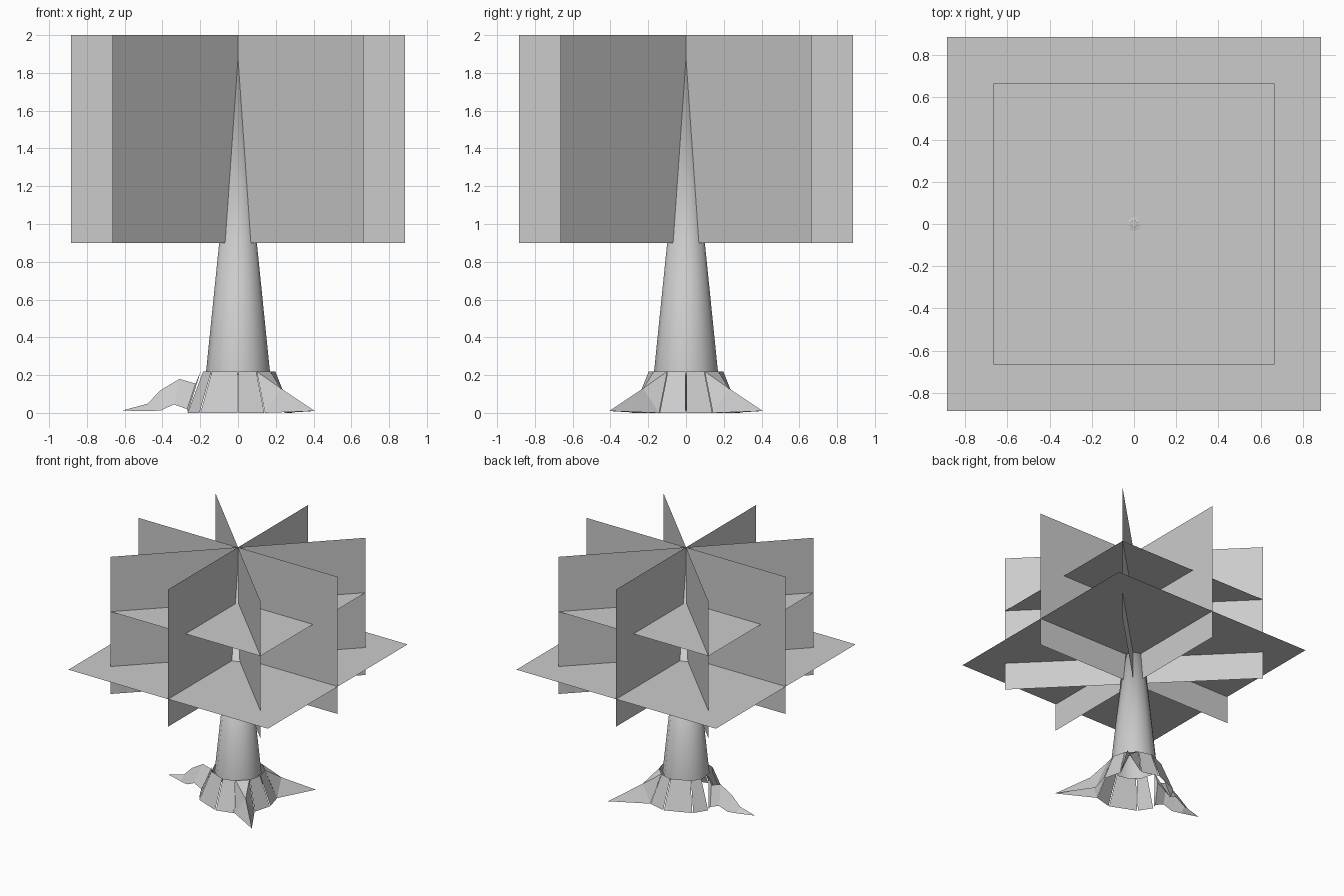
import bpy, bmesh
from math import sin, cos, radians

if "Cube" in bpy.data.objects:
    bpy.data.objects.remove(bpy.data.objects["Cube"])


def make(name, verts, faces, smooth=False):
    mesh = bpy.data.meshes.new(name)
    mesh.from_pydata(verts, [], faces)
    bm = bmesh.new()
    bm.from_mesh(mesh)
    if smooth:
        for f in bm.faces:
            f.smooth = True
    bm.to_mesh(mesh)
    bm.free()
    ob = bpy.data.objects.new(name, mesh)
    bpy.context.collection.objects.link(ob)
    return ob


def polar(deg, r, z):
    return (r * cos(radians(deg)), r * sin(radians(deg)), z)


# Trunk: slim open cone running up inside the foliage
N = 12
ring = [polar(i * 360 / N, 0.171, 0.2) for i in range(N)]
make("trunk", ring + [(0, 0, 1.88)],
     [(i, (i + 1) % N, N) for i in range(N)], smooth=True)

# Upright foliage cards, crossing on the trunk axis
for i in range(4):
    a, r = i * 45, (0.885 if i % 2 == 0 else 0.94)
    make(f"foliage_upright_{i}",
         [polar(a + 180, r, 0.9), polar(a, r, 0.9), polar(a, r, 2), polar(a + 180, r, 2)],
         [(0, 1, 2, 3)])

# Level foliage cards
for name, h, z in (("foliage_level_low", 0.885, 1.12), ("foliage_level_high", 0.665, 1.56)):
    make(name, [(-h, -h, z), (h, -h, z), (h, h, z), (-h, h, z)], [(0, 1, 2, 3)])

# Flared bark panels around the foot, with narrow gaps between them
R_TOP, R_BOT, Z_TOP = 0.197, 0.285, 0.22
spans = [(-30, 0), (0, 30), (60, 90), (90, 135), (135, 160),
         (200, 225), (225, 270), (270, 300)]
verts, faces = [], []
for a, b in spans:
    n = len(verts)
    a, b = a + 0.7, b - 0.7
    verts += [polar(a, R_BOT, 0), polar(b, R_BOT, 0), polar(b, R_TOP, Z_TOP), polar(a, R_TOP, Z_TOP)]
    faces.append((n, n + 1, n + 2, n + 3))
make("bark_panels", verts, faces)

# Two straight pointed roots on the diagonals
for name, a in (("root_front", -45), ("root_back", 45)):
    make(name,
         [polar(a - 15, R_TOP, Z_TOP), polar(a + 15, R_TOP, Z_TOP),
          polar(a - 15, R_BOT, 0), polar(a + 15, R_BOT, 0),
          polar(a, 0.32, 0.13), polar(a, 0.575, 0.01)],
         [(0, 4, 1), (0, 2, 4), (1, 4, 3), (2, 5, 4), (3, 4, 5)])

# Arched root on the left: ridge with a sloping side on each hand
stations = [  # ridge x, ridge z, edge x, edge z, half width
    (0.197, 0.22, 0.265, 0.005, 0.09),
    (0.225, 0.155, 0.27, 0.02, 0.08),
    (0.31, 0.18, 0.34, 0.045, 0.07),
    (0.41, 0.12, 0.41, 0.012, 0.06),
    (0.48, 0.048, 0.48, 0.01, 0.04),
]
verts, faces = [], []
for rx, rz, ex, ez, w in stations:
    verts += [(-ex, -w, ez), (-rx, 0, rz), (-ex, w, ez)]
for i in range(len(stations) - 1):
    for k in (0, 1):
        n = i * 3 + k
        faces.append((n, n + 1, n + 4, n + 3))
n = len(verts)
verts.append((-0.615, 0, 0.012))
faces += [(n - 3, n - 2, n), (n - 2, n - 1, n)]
make("root_arched", verts, faces)
